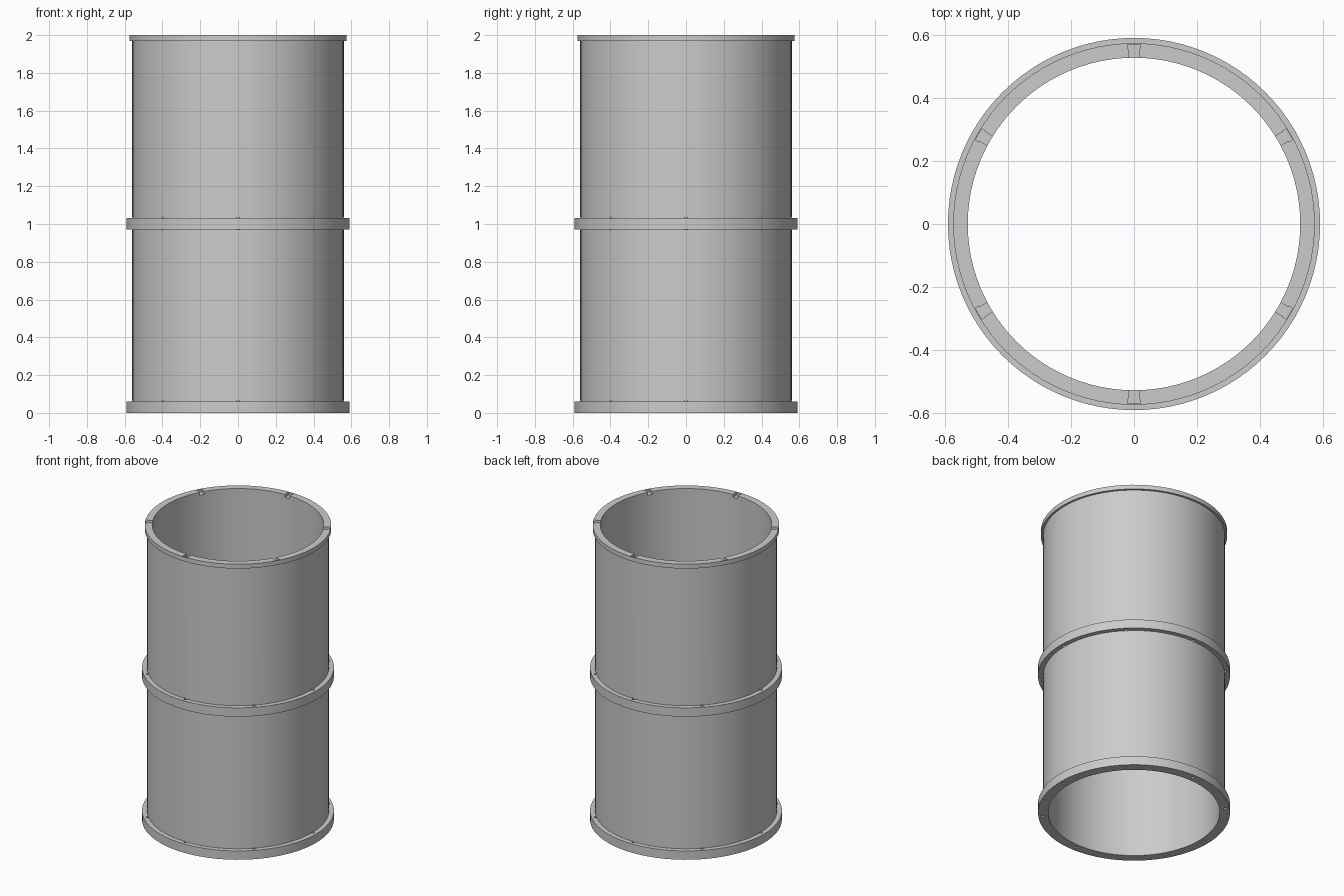
import bpy, bmesh, math
from mathutils import Matrix, Vector

if "Cube" in bpy.data.objects:
    bpy.data.objects.remove(bpy.data.objects["Cube"], do_unlink=True)

SEGMENTS = 96
INNER, WALL, FLANGE, RIM = 0.528, 0.56, 0.591, 0.574

grey = bpy.data.materials.new("light_grey")
grey.use_nodes = True
colour = (0.6, 0.6, 0.6, 1)
grey.diffuse_color = colour
grey.node_tree.nodes["Principled BSDF"].inputs["Base Color"].default_value = colour


def finish(name, bm):
    bmesh.ops.recalc_face_normals(bm, faces=bm.faces)
    mesh = bpy.data.meshes.new(name)
    bm.to_mesh(mesh)
    bm.free()
    mesh.materials.append(grey)
    obj = bpy.data.objects.new(name, mesh)
    bpy.context.collection.objects.link(obj)
    return obj


def lathe(name, profile):
    bm = bmesh.new()
    verts = [bm.verts.new((r, 0, z)) for r, z in profile]
    edges = [bm.edges.new((v, verts[i - 1])) for i, v in enumerate(verts)]
    bmesh.ops.spin(bm, geom=verts + edges, axis=(0, 0, 1), cent=(0, 0, 0),
                   angle=math.tau, steps=SEGMENTS, use_duplicate=False)
    bmesh.ops.remove_doubles(bm, verts=bm.verts, dist=1e-4)
    return finish(name, bm)


# Hollow shell with a base flange, a joint flange and a top rim
shell = lathe("tube_shell", [
    (INNER, 0), (FLANGE, 0), (FLANGE, 0.06), (WALL, 0.06),
    (WALL, 0.972), (FLANGE, 0.972), (FLANGE, 1.032), (WALL, 1.032),
    (WALL, 1.97), (RIM, 1.97), (RIM, 2), (INNER, 2)])

# Cutters: six slots in the rim, eight bolt holes in each flange
cut = bmesh.new()
for i in range(6):
    turn = Matrix.Rotation(math.radians(30 + 60 * i), 4, 'Z')
    for radius, size in ((0.538, (0.04, 0.034, 0.04)), (0.563, (0.014, 0.04, 0.04))):
        place = Matrix.Translation((radius, 0, 2)) @ Matrix.Diagonal(Vector((*size, 1)))
        bmesh.ops.create_cube(cut, size=1, matrix=turn @ place)
for z in (0.03, 1.002):
    for i in range(8):
        turn = Matrix.Rotation(math.tau * i / 8, 4, 'Z')
        bmesh.ops.create_cone(cut, cap_ends=True, segments=12, radius1=0.01, radius2=0.01,
                              depth=0.07, matrix=turn @ Matrix.Translation((0.564, 0, z)))
cutter = finish("slot_and_hole_cutter", cut)
cutter.hide_render = True

mod = shell.modifiers.new("cut_slots", 'BOOLEAN')
mod.operation = 'DIFFERENCE'
mod.solver = 'EXACT'
mod.use_self = True
mod.object = cutter
bpy.ops.object.select_all(action='DESELECT')
shell.select_set(True)
bpy.context.view_layer.objects.active = shell
bpy.ops.object.modifier_apply(modifier=mod.name)
bpy.data.objects.remove(cutter, do_unlink=True)
bpy.ops.object.shade_smooth_by_angle(angle=math.radians(30))
